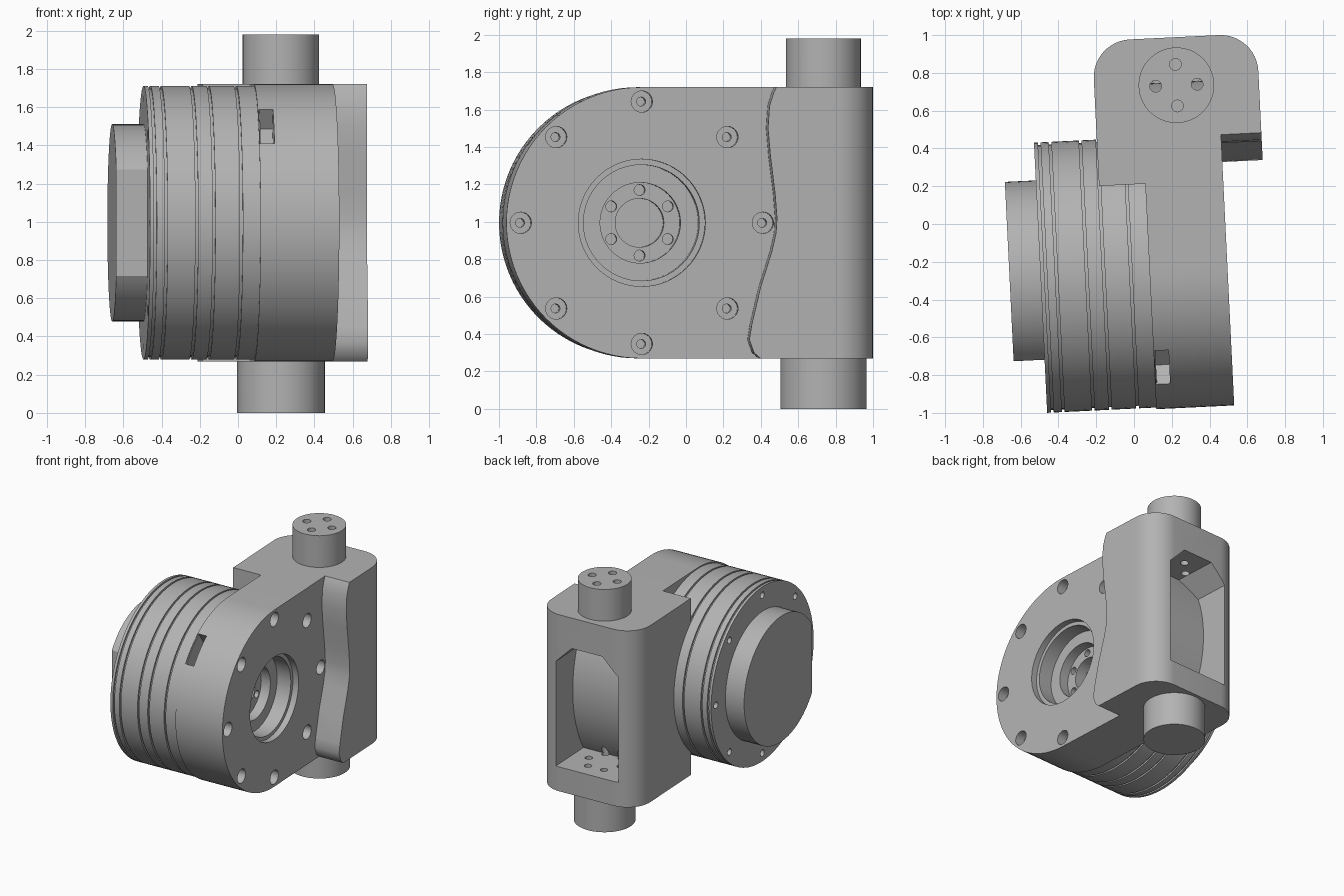
import bpy, bmesh
from math import sin, cos, pi, radians

cube = bpy.data.objects.get("Cube")
if cube:
    bpy.data.objects.remove(cube, do_unlink=True)

grey = bpy.data.materials.new("machined_grey")
grey.use_nodes = True
colour = (0.45, 0.45, 0.45, 1)
grey.diffuse_color = colour
grey.node_tree.nodes["Principled BSDF"].inputs["Base Color"].default_value = colour

AY, AZ = -0.26, 0.995      # drive axis, along x
SX, SY = 0.26, 0.723       # hinge axis, along z
BOTTOM, TOP = 0.27, 1.72
ARM_IN, ARM_OUT = 0.07, 0.483
TILT = radians(2.8)


def circle(u, v, r, n=32, start=0.0, end=2 * pi, closed=True):
    steps = n if closed else n + 1
    return [(u + r * cos(start + (end - start) * i / n),
             v + r * sin(start + (end - start) * i / n)) for i in range(steps)]


def prism(name, points, axis, lo, hi):
    """Extrude a flat outline along one axis."""
    place = {"x": lambda u, v, t: (t, u, v),
             "y": lambda u, v, t: (u, t, v),
             "z": lambda u, v, t: (u, v, t)}[axis]
    bm = bmesh.new()
    ends = [[bm.verts.new(place(u, v, t)) for u, v in points] for t in (lo, hi)]
    bm.faces.new(ends[0])
    bm.faces.new(ends[1])
    for i in range(len(points)):
        j = (i + 1) % len(points)
        bm.faces.new((ends[0][i], ends[0][j], ends[1][j], ends[1][i]))
    return finish(name, bm)


def finish(name, bm):
    bmesh.ops.recalc_face_normals(bm, faces=bm.faces)
    mesh = bpy.data.meshes.new(name)
    bm.to_mesh(mesh)
    bm.free()
    mesh.materials.append(grey)
    obj = bpy.data.objects.new(name, mesh)
    bpy.context.collection.objects.link(obj)
    return obj


def combine(obj, other, operation="DIFFERENCE"):
    """Apply a boolean and drop the helper."""
    bpy.context.view_layer.objects.active = obj
    mod = obj.modifiers.new("combine", "BOOLEAN")
    mod.operation, mod.solver, mod.object = operation, "EXACT", other
    bpy.ops.object.modifier_apply(modifier=mod.name)
    bpy.data.objects.remove(other, do_unlink=True)


def drill(obj, axis, u, v, r, lo, hi, n=32):
    combine(obj, prism("drill", circle(u, v, r, n), axis, lo, hi))


def ring(u, v, r, count, start=0.0):
    return circle(u, v, r, count, start, start + 2 * pi)


def lathe(name, profile, n=96):
    """Spin an (x, radius) profile round the drive axis."""
    bm = bmesh.new()
    rings = [[bm.verts.new((x, y, z)) for y, z in circle(AY, AZ, r, n)] for x, r in profile]
    bm.faces.new(rings[0])
    bm.faces.new(rings[-1])
    for a, b in zip(rings, rings[1:]):
        for i in range(n):
            j = (i + 1) % n
            bm.faces.new((a[i], a[j], b[j], b[i]))
    return finish(name, bm)


# Hinge block with rounded rear corners
left, right, front, back, fillet = -0.175, 0.697, 0.21, 0.977, 0.2
plan = [(left, front), (right, front)]
plan += circle(right - fillet, back - fillet, fillet, 12, 0, pi / 2, False)
plan += circle(left + fillet, back - fillet, fillet, 12, pi / 2, pi, False)
bracket = prism("hinge_bracket", plan, "z", BOTTOM, TOP)

# Wavy front of the side flange
wave = [(0.38, 0.2), (0.365, 0.27), (0.33, 0.3), (0.305, 0.37), (0.318, 0.45),
        (0.365, 0.65), (0.425, 0.84), (0.448, 0.94), (0.453, 1.02), (0.443, 1.15),
        (0.418, 1.35), (0.405, 1.5), (0.413, 1.62), (0.435, 1.69), (0.455, 1.73), (0.455, 1.8)]
combine(bracket, prism("wave_cut", [(0, 1.8), (0, 0.2)] + wave, "x", ARM_OUT, 1))

# Round-ended arm
outline = circle(AY, AZ, TOP - AZ, 48, pi / 2, 3 * pi / 2, False)
outline += [(0.6, BOTTOM), (0.6, TOP)]
combine(bracket, prism("arm", outline, "x", ARM_IN, ARM_OUT), "UNION")

# Pins above and below
combine(bracket, prism("top_pin", circle(SX, SY, 0.2, 64), "z", 1.6, 1.98), "UNION")
combine(bracket, prism("bottom_pin", circle(SX, SY, 0.23, 64), "z", 0, 0.35), "UNION")

# Rear window with clipped upper corners and a curved inner wall
wl, wr, wb, wt, clip = -0.02, 0.53, 0.47, 1.47, 0.14
window = prism("window_cut", [(wl, wb), (wr, wb), (wr, wt - clip), (wr - clip, wt),
                              (wl + clip, wt), (wl, wt - clip)], "y", 0.3, 1.2)
combine(window, prism("inner_wall", circle(AY, AZ, 1.0, 128), "x", -1, 1))
combine(bracket, window)

# Wire holes through the top pin, and holes in the window floor
for u, v in ring(SX, SY, 0.11, 4):
    drill(bracket, "z", u, v, 0.031, 1.4, 2.1, 20)
for u, v in ring(SX, SY, 0.14, 6):
    drill(bracket, "z", u, v, 0.028, 0.37, 0.55, 20)

# Stepped bore in the arm
for r, depth in ((0.34, 0.05), (0.31, 0.17), (0.215, 0.25), (0.13, 0.34)):
    drill(bracket, "x", AY, AZ, r, ARM_OUT - depth, 0.6, 64)
for u, v in ring(AY, AZ, 0.175, 6, pi / 2):
    drill(bracket, "x", u, v, 0.029, ARM_OUT - 0.32, 0.6, 20)

# Counterbored bolt holes
for u, v in ring(AY, AZ, 0.648, 8):
    drill(bracket, "x", u, v, 0.057, ARM_OUT - 0.08, 0.6, 24)
    drill(bracket, "x", u, v, 0.024, ARM_OUT - 0.2, 0.6, 16)

# Slot in the arm rim
a, b = radians(125), radians(145)
slot = [(AY + r * cos(t), AZ + r * sin(t)) for r, t in ((0.6, a), (0.85, a), (0.85, b), (0.6, b))]
combine(bracket, prism("slot_cut", slot, "x", ARM_IN + 0.005, ARM_IN + 0.08))

# Motor drum with narrow grooves
R, groove = 0.716, 0.014
profile = [(-0.508, R)]
for x in (-0.487, -0.43, -0.27, -0.18, -0.036):
    profile += [(x, R), (x, R - groove), (x + groove, R - groove), (x + groove, R)]
profile.append((ARM_IN + 0.01, R))
drum = lathe("motor_drum", profile)
for u, v in ring(AY, AZ, 0.648, 8):
    drill(drum, "x", u, v, 0.027, -0.6, -0.42, 16)

# End cap with one flat side
flat = 2.572
cap_outline = circle(AY, AZ, 0.516, 72, -flat, flat, False)
cap = prism("end_cap", cap_outline, "x", -0.672, -0.5)

# Shading and overall turn
for obj in (bracket, drum, cap):
    bpy.ops.object.select_all(action="DESELECT")
    obj.select_set(True)
    bpy.context.view_layer.objects.active = obj
    bpy.ops.object.shade_smooth_by_angle(angle=radians(30))
    obj.rotation_euler.z = TILT
